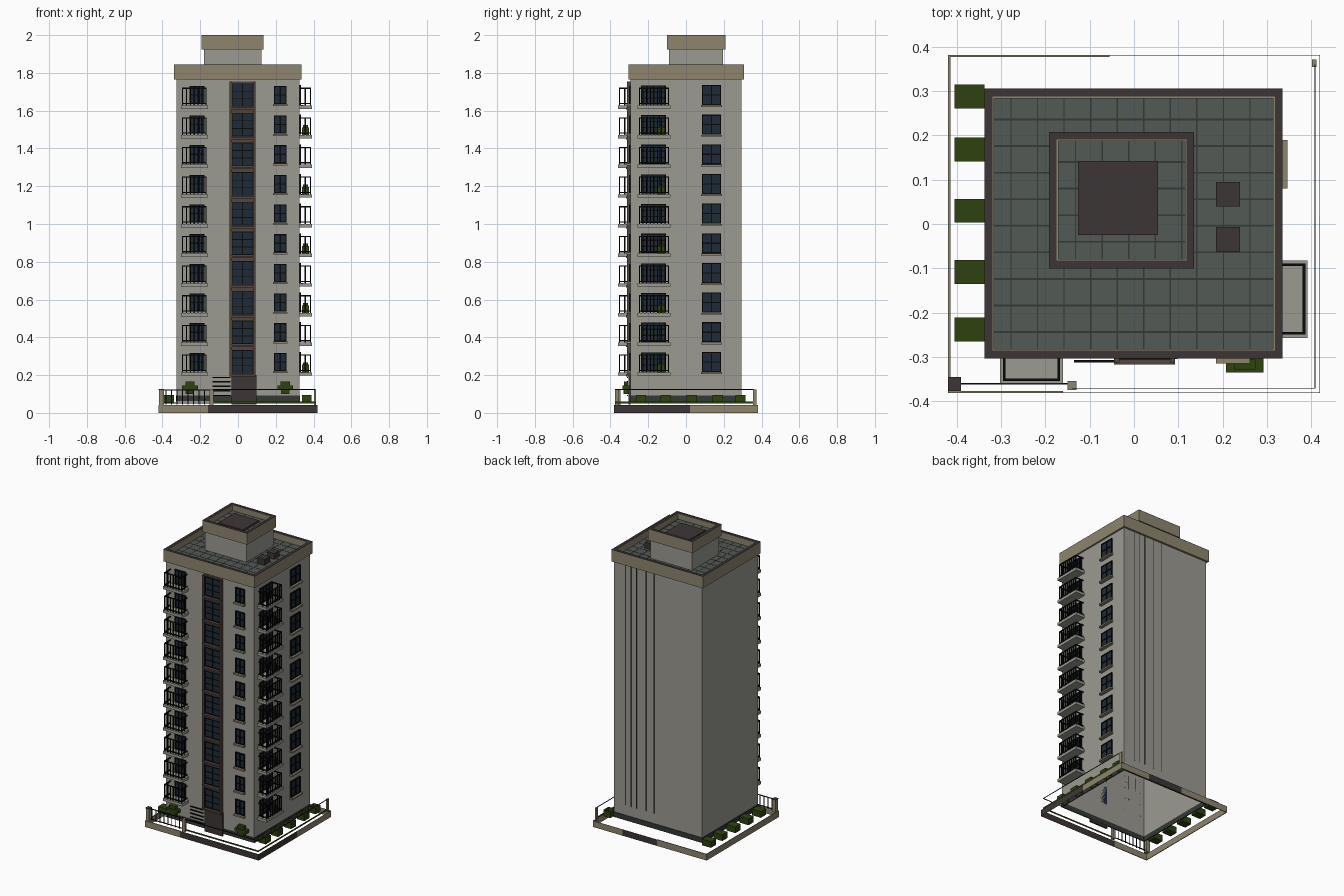
import bpy
import bmesh

if "Cube" in bpy.data.objects:
    bpy.data.objects.remove(bpy.data.objects["Cube"], do_unlink=True)


def material(name, r, g, b):
    m = bpy.data.materials.new(name)
    m.use_nodes = True
    m.diffuse_color = (r, g, b, 1)
    bsdf = m.node_tree.nodes["Principled BSDF"]
    bsdf.inputs["Base Color"].default_value = (r, g, b, 1)
    bsdf.inputs["Roughness"].default_value = 0.9
    return m


WALL = material("pale grey wall", 0.33, 0.325, 0.285)
BEIGE = material("beige stone", 0.27, 0.235, 0.155)
BROWN = material("dark brown", 0.048, 0.036, 0.036)
FRAME = material("brown frame", 0.085, 0.06, 0.048)
SLATE = material("slate roof", 0.085, 0.1, 0.09)
JOINT = material("dark joint", 0.035, 0.04, 0.036)
GREEN = material("leaf green", 0.027, 0.055, 0.005)
GLASS = material("navy glass", 0.013, 0.024, 0.038)
BLACK = material("black metal", 0.003, 0.003, 0.003)

FLOORS, STEP, Z0 = 10, 0.157, 0.27     # storeys, storey height, first window centre
HX, HY = 0.325, 0.293                  # half size of the tower


def part(name, mat, boxes, floors=1, step=STEP, drop=None):
    """One object made of boxes (x0, x1, y0, y1, z0, z1), repeated upward."""
    bm = bmesh.new()
    for x0, x1, y0, y1, z0, z1 in boxes:
        verts = bmesh.ops.create_cube(bm, size=1)["verts"]
        for v in verts:
            v.co = (x1 if v.co.x > 0 else x0, y1 if v.co.y > 0 else y0,
                    z1 if v.co.z > 0 else z0)
    bm.normal_update()
    if drop:
        faces = [f for f in bm.faces if drop(f.normal)]
        bmesh.ops.delete(bm, geom=faces, context="FACES")
    mesh = bpy.data.meshes.new(name)
    bm.to_mesh(mesh)
    bm.free()
    mesh.materials.append(mat)
    obj = bpy.data.objects.new(name, mesh)
    bpy.context.scene.collection.objects.link(obj)
    if floors > 1:
        mod = obj.modifiers.new("storeys", "ARRAY")
        mod.count = floors
        mod.use_relative_offset = False
        mod.use_constant_offset = True
        mod.constant_offset_displace = (0, 0, step)
    return obj


def front(u0, u1, v0, v1, z0, z1):
    return (u0, u1, -HY - v1, -HY - v0, z0, z1)


def side(u0, u1, v0, v1, z0, z1):
    return (HX + v0, HX + v1, u0, u1, z0, z1)


def ring(x0, x1, y0, y1, z0, z1, t):
    return [(x0, x1, y0, y0 + t, z0, z1), (x0, x1, y1 - t, y1, z0, z1),
            (x0, x0 + t, y0 + t, y1 - t, z0, z1), (x1 - t, x1, y0 + t, y1 - t, z0, z1)]


def lattice(wall, u0, u1, z0, z1, cols, rows, v, t):
    """Window bars: a border and evenly spaced mullions."""
    bars = []
    for i in range(cols + 1):
        u = u0 + (u1 - u0) * i / cols
        bars.append(wall(u - t, u + t, 0, v, z0 - t, z1 + t))
    for i in range(rows + 1):
        z = z0 + (z1 - z0) * i / rows
        bars.append(wall(u0, u1, 0, v, z - t, z + t))
    return bars


def window(name, wall, u0, u1, half, cols, rows, sill=True):
    z0, z1 = Z0 - half, Z0 + half
    part(name + "_glass", GLASS, [wall(u0, u1, 0, 0.005, z0, z1)], FLOORS)
    part(name + "_bars", BLACK, lattice(wall, u0, u1, z0, z1, cols, rows, 0.009, 0.003), FLOORS)
    if sill:
        part(name + "_sill", BEIGE,
             [wall(u0 - 0.008, u1 + 0.008, 0, 0.022, z0 - 0.014, z0 - 0.004)], FLOORS)


def balcony(name, wall, u0, u1, depth, bars):
    zb, zt, t = Z0 - 0.055, Z0 + 0.036, 0.003
    part(name + "_slab", WALL, [wall(u0 - 0.01, u1 + 0.01, 0, depth + 0.005, zb - 0.018, zb)], FLOORS)
    rails = []
    for z in (zb + 0.01, zt):
        rails.append(wall(u0, u1, depth - 2 * t, depth, z - t, z + t))
        for u in (u0, u1):
            rails.append(wall(u - t, u + t, 0, depth, z - t, z + t))
    for i in range(bars + 1):
        u = u0 + (u1 - u0) * i / bars
        rails.append(wall(u - t, u + t, depth - 2 * t, depth, zb, zt))
    for u in (u0, u1):
        rails.append(wall(u - t, u + t, depth / 2 - t, depth / 2 + t, zb, zt))
    part(name + "_railing", BLACK, rails, FLOORS)


# Tower, open underneath, with a dark plinth
part("tower_walls", WALL, [(-HX, HX, -HY, HY, 0.06, 1.78)], drop=lambda n: n.z < -0.5)
part("plinth", JOINT, ring(-HX - 0.004, HX + 0.004, -HY - 0.004, HY + 0.004, 0.06, 0.093, 0.006))
part("back_seams", JOINT,
     [(x - 0.002, x + 0.002, HY, HY + 0.002, 0.16, 1.76) for x in (0.03, 0.09, 0.16, 0.2, 0.24)])


# Roofs: deck with joints, beige parapet, brown coping
def roof(name, x0, x1, y0, y1, z0, z1, deck, t):
    part(name + "_deck", SLATE, [(x0 + t, x1 - t, y0 + t, y1 - t, deck - 0.02, deck)])
    part(name + "_parapet", BEIGE, ring(x0, x1, y0, y1, z0, z1 - 0.002, t + 0.004))
    part(name + "_coping", BROWN, ring(x0, x1, y0, y1, z1 - 0.002, z1, t))
    lines, gap = [], 0.06
    for i in range(1, int((x1 - x0) / gap) + 1):
        x = x0 + i * gap
        lines.append((x - 0.0015, x + 0.0015, y0 + t, y1 - t, deck, deck + 0.001))
    for i in range(1, int((y1 - y0) / gap) + 1):
        y = y0 + i * gap
        lines.append((x0 + t, x1 - t, y - 0.002, y + 0.002, deck, deck + 0.001))
    part(name + "_joints", JOINT, lines)


roof("main_roof", -0.338, 0.336, -0.304, 0.306, 1.765, 1.845, 1.8, 0.018)
part("penthouse_walls", WALL, [(-0.18, 0.125, -0.09, 0.195, 1.79, 1.94)])
roof("penthouse_roof", -0.192, 0.136, -0.1, 0.208, 1.923, 2.0, 1.96, 0.017)
part("roof_hatch", BROWN, [(-0.127, 0.054, -0.025, 0.142, 1.95, 1.972)])
part("roof_vents", BROWN, [(0.185, 0.24, y, y + 0.055, 1.8, 1.838) for y in (0.04, -0.062)])

# Stairwell window column on the front
SX0, SX1 = -0.045, 0.093
part("stair_panel", FRAME, [front(SX0, SX1, 0, 0.006, 0.2, 1.755)])
part("stair_frame", FRAME, [front(u, u + 0.012, 0, 0.02, 0.2, 1.755) for u in (SX0, SX1 - 0.012)])
part("stair_ledges", FRAME, [front(SX0, SX1, 0, 0.024, Z0 - 0.078, Z0 - 0.067)], FLOORS)
part("stair_glass", GLASS, [front(SX0 + 0.012, SX1 - 0.012, 0, 0.01, Z0 - 0.062, Z0 + 0.062)], FLOORS)
part("stair_bars", BLACK,
     lattice(front, SX0 + 0.014, SX1 - 0.014, Z0 - 0.06, Z0 + 0.06, 2, 3, 0.013, 0.002), FLOORS)

# Windows and balconies
window("front_window", front, 0.193, 0.254, 0.045, 2, 2)
window("balcony_door", front, -0.255, -0.18, 0.045, 3, 2, sill=False)
balcony("front_balcony", front, -0.293, -0.17, 0.062, 6)
window("side_window", side, 0.088, 0.182, 0.05, 2, 2)
window("side_balcony_door", side, -0.235, -0.11, 0.048, 4, 3, sill=False)
balcony("side_balcony", side, -0.247, -0.092, 0.062, 8)
part("balcony_plants", GREEN,
     [side(-0.15, -0.11, 0.015, 0.05, Z0 - 0.055, Z0 - 0.015),
      side(-0.14, -0.122, 0.02, 0.045, Z0 - 0.015, Z0 - 0.002)], FLOORS // 2, 2 * STEP)

# Entrance with slatted screen
part("entrance", BROWN, [front(-0.035, 0.098, 0, 0.012, 0.045, 0.2)])
part("entrance_screen", BLACK,
     [front(-0.135, -0.04, 0.014, 0.02, z, z + 0.006) for z in (0.09, 0.114, 0.138, 0.162, 0.184)])

# Low perimeter wall: beige and dark stretches
BX, BY, T = 0.42, 0.382, 0.005
part("curb_beige", BEIGE,
     [(-BX, -0.16, -BY, -BY + T, 0, 0.042), (-BX, -BX + T, -BY, BY, 0, 0.042),
      (-BX, -0.055, BY - T, BY, 0, 0.042)])
part("curb_beige_thin", BEIGE,
     [(BX - 0.001, BX, 0.02, BY, 0, 0.042), (0.2, BX, BY - 0.001, BY, 0, 0.042)])
part("curb_dark", BROWN,
     [(-0.16, BX, -BY, -BY + 0.001, 0, 0.042), (BX - 0.001, BX, -BY, 0.02, 0, 0.042),
      (-0.055, 0.2, BY - 0.001, BY, 0, 0.042)])

# Thin rail and planted edge along the front and left side
for label, mat, z0, z1 in (("edge_rail", BLACK, 0.121, 0.126), ("planted_edge", GREEN, 0.05, 0.06)):
    part(label, mat, [(-0.14, 0.41, -0.372, -0.37, z0, z1), (0.408, 0.41, -0.37, 0.36, z0, z1)])

# Fence at the front right corner
part("fence_posts", BEIGE,
     [(-0.418, -0.393, -0.375, -0.348, 0.04, 0.122), (-0.15, -0.13, -0.375, -0.355, 0.04, 0.125),
      (0.402, 0.412, 0.355, 0.372, 0.04, 0.125)])
part("fence_post_cap", BROWN, [(-0.42, -0.391, -0.377, -0.346, 0.122, 0.126)])
part("fence_bars", BLACK,
     [(-0.383 + i * 0.029, -0.379 + i * 0.029, -0.363, -0.359, 0.045, 0.12) for i in range(9)]
     + [(-0.393, -0.15, -0.363, -0.359, z, z + 0.005) for z in (0.05, 0.118)])

# Clipped hedges on both sides, shrubs at the front
rows = (0.288, 0.168, 0.03, -0.108, -0.238)
part("right_hedges", GREEN, [(-0.405, -0.338, y - 0.027, y + 0.027, 0.055, 0.096) for y in rows])
part("left_hedges", GREEN, [(0.338, 0.39, y - 0.027, y + 0.027, 0.055, 0.096) for y in rows],
     drop=lambda n: abs(n.z) > 0.5)
for label, x in (("right_shrub", -0.255), ("left_shrub", 0.25)):
    part(label, GREEN,
         [(x - w, x + w, -0.335 + d, -0.3 - d, z, z + 0.022)
          for w, d, z in ((0.022, 0.004, 0.1), (0.042, 0, 0.122), (0.024, 0.006, 0.144))])
